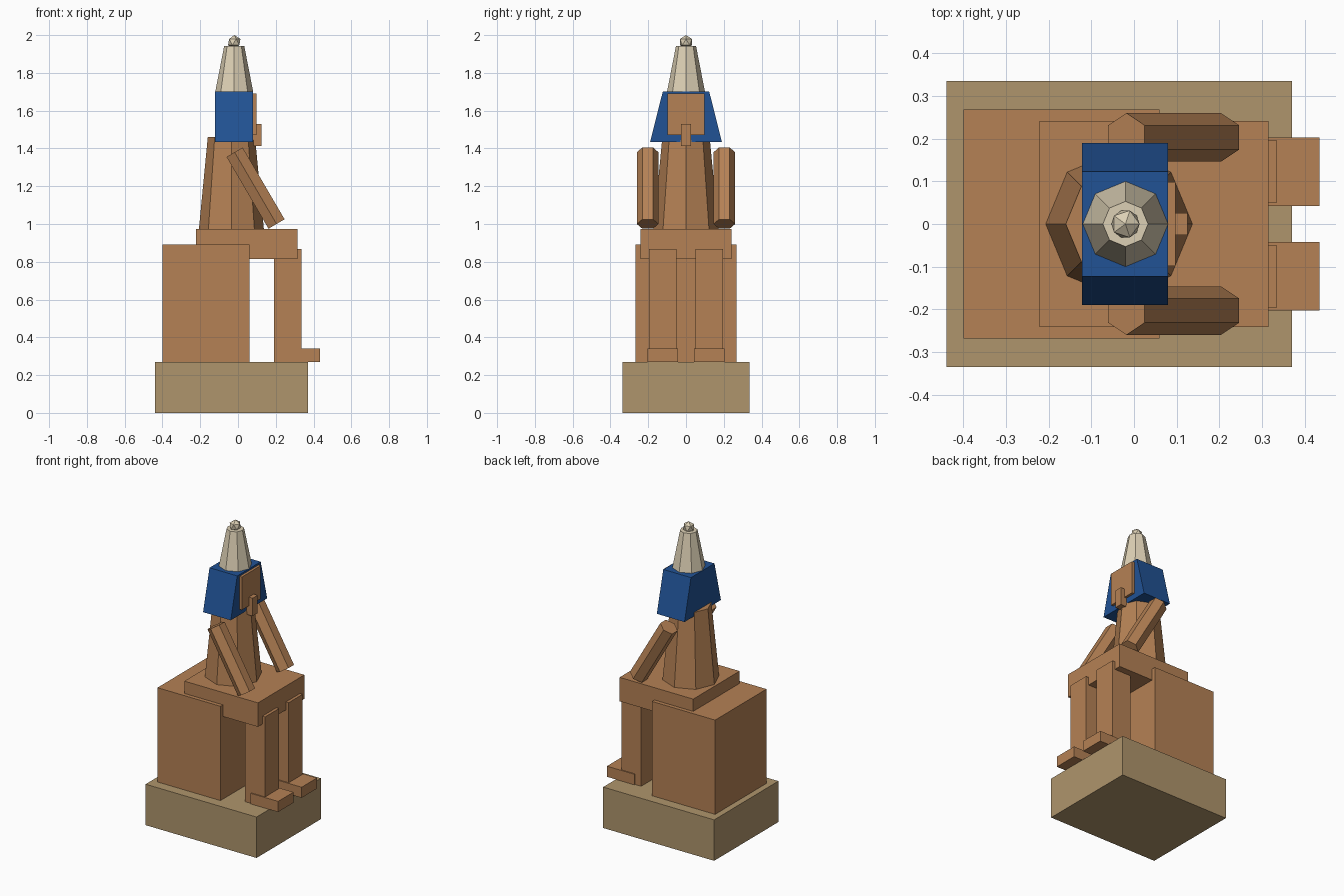
import bpy
from math import pi
from mathutils import Vector

if "Cube" in bpy.data.objects:
    bpy.data.objects.remove(bpy.data.objects["Cube"])


def material(name, r, g, b):
    m = bpy.data.materials.new(name)
    m.use_nodes = True
    m.diffuse_color = (r, g, b, 1)
    m.node_tree.nodes["Principled BSDF"].inputs["Base Color"].default_value = (r, g, b, 1)
    return m


STONE = material("warm sandstone", 0.46, 0.22, 0.09)
PLINTH = material("tan stone", 0.43, 0.30, 0.15)
BLUE = material("deep blue", 0.015, 0.085, 0.30)
CREAM = material("cream", 0.72, 0.63, 0.46)


def finish(name, mat):
    ob = bpy.context.object
    ob.name = name
    ob.data.materials.append(mat)
    return ob


def box(name, mat, x, y, z):
    """Box spanning the given (low, high) ranges."""
    bpy.ops.mesh.primitive_cube_add(size=1)
    ob = finish(name, mat)
    spans = (x, y, z)
    for v in ob.data.vertices:
        v.co = [lo if c < 0 else hi for c, (lo, hi) in zip(v.co, spans)]
    return ob


def frustum(name, mat, x, z, r_low, r_high):
    """Eight-sided upright taper with corners on the axes."""
    bpy.ops.mesh.primitive_cone_add(vertices=8, radius1=r_low, radius2=r_high,
                                    depth=z[1] - z[0], location=(x, 0, sum(z) / 2))
    return finish(name, mat)


def rod(name, mat, start, end, radius):
    """Six-sided bar between two points, tilted in the xz plane."""
    a, b = Vector(start), Vector(end)
    bpy.ops.mesh.primitive_cylinder_add(vertices=6, radius=radius, depth=(b - a).length,
                                        location=(a + b) / 2)
    ob = finish(name, mat)
    ob.rotation_mode = 'QUATERNION'
    d = a - b
    ob.rotation_quaternion = Vector((0, 0, 1)).rotation_difference(d)
    return ob


# Plinth, throne and lap
box("plinth", PLINTH, (-0.44, 0.37), (-0.335, 0.335), (0, 0.27))
box("throne", STONE, (-0.40, 0.06), (-0.268, 0.268), (0.27, 0.892))
box("lap", STONE, (-0.222, 0.315), (-0.242, 0.242), (0.815, 0.973))

# Paired limbs
for side, s in (("near", -1), ("far", 1)):
    def span(lo, hi):
        return tuple(sorted((s * lo, s * hi)))
    box(side + "_leg", STONE, (0.19, 0.335), span(0.05, 0.196), (0.27, 0.868))
    box(side + "_foot", STONE, (0.235, 0.435), span(0.042, 0.203), (0.27, 0.34))
    rod(side + "_arm", STONE, (-0.018, s * 0.203, 1.38), (0.204, s * 0.203, 1.0), 0.057)

# Torso
frustum("torso", STONE, -0.035, (0.973, 1.46), 0.172, 0.125)

# Headdress: a block flaring outward towards its lower edge
headdress = box("headdress", BLUE, (-0.122, 0.08), (-0.19, 0.19), (1.435, 1.702))
for v in headdress.data.vertices:
    if v.co.z > 1.5:
        v.co.y *= 0.645

# Face and beard
box("face", STONE, (0.0, 0.097), (-0.098, 0.098), (1.472, 1.69))
box("beard", STONE, (0.075, 0.125), (-0.026, 0.026), (1.412, 1.53))

# Crown and its knob
frustum("crown", CREAM, -0.02, (1.702, 1.943), 0.1, 0.053)
bpy.ops.mesh.primitive_ico_sphere_add(subdivisions=1, radius=0.037, location=(-0.02, 0, 1.963))
finish("crown_knob", CREAM)
